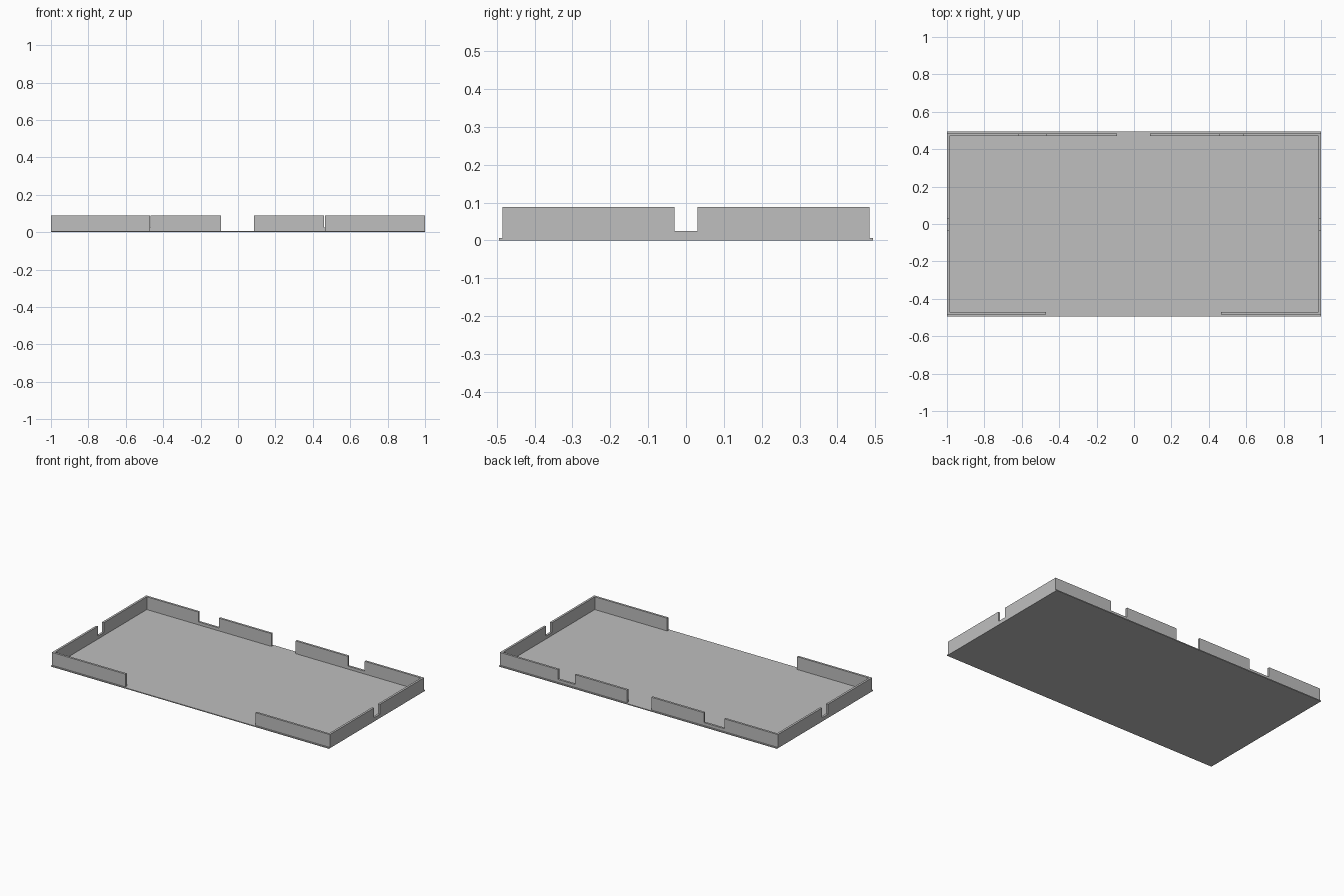
import bpy, bmesh
from mathutils import Vector

cube = bpy.data.objects.get("Cube")
if cube:
    bpy.data.objects.remove(cube, do_unlink=True)

grey = bpy.data.materials.new("plain_grey")
grey.use_nodes = True
grey.diffuse_color = (0.52, 0.52, 0.52, 1)
grey.node_tree.nodes["Principled BSDF"].inputs["Base Color"].default_value = grey.diffuse_color

HALF_X, HALF_Y = 1.0, 0.494     # floor half sizes
WALL_Y = 0.485                  # outer face of front and back walls
FLOOR, SILL, TOP = 0.006, 0.025, 0.089
THICK = 0.014


def extrude_outline(name, points, direction):
    """Make a flat outline and extrude it into a solid."""
    bm = bmesh.new()
    face = bm.faces.new([bm.verts.new(p) for p in points])
    grown = bmesh.ops.extrude_face_region(bm, geom=[face], use_keep_orig=True)
    moved = [g for g in grown["geom"] if isinstance(g, bmesh.types.BMVert)]
    bmesh.ops.translate(bm, verts=moved, vec=Vector(direction))
    bmesh.ops.recalc_face_normals(bm, faces=bm.faces)
    mesh = bpy.data.meshes.new(name)
    bm.to_mesh(mesh)
    bm.free()
    mesh.materials.append(grey)
    obj = bpy.data.objects.new(name, mesh)
    bpy.context.collection.objects.link(obj)


def wall(name, start, end, outer, along_x, notch=None):
    """Upright wall with an optional notch cut down to sill height."""
    outline = [(start, FLOOR), (end, FLOOR), (end, TOP)]
    if notch:
        low, high = notch
        outline += [(high, TOP), (high, SILL), (low, SILL), (low, TOP)]
    outline.append((start, TOP))
    inward = -THICK if outer > 0 else THICK
    if along_x:
        extrude_outline(name, [(a, outer, z) for a, z in outline], (0, inward, 0))
    else:
        extrude_outline(name, [(outer, a, z) for a, z in outline], (inward, 0, 0))


# Floor slab
extrude_outline("floor", [(-HALF_X, -HALF_Y, 0), (HALF_X, -HALF_Y, 0),
                          (HALF_X, HALF_Y, 0), (-HALF_X, HALF_Y, 0)], (0, 0, FLOOR))

# Side walls, each with a central notch
for side, x in (("left", HALF_X), ("right", -HALF_X)):
    wall(f"{side}_wall", -WALL_Y, WALL_Y, x, False, (-0.031, 0.03))

# Front walls either side of the wide opening, between the side walls
INNER = HALF_X - THICK
wall("front_right_wall", -INNER, -0.47, -WALL_Y, True)
wall("front_left_wall", 0.465, INNER, -WALL_Y, True)

# Back walls with a notch each and a gap between them
wall("back_right_wall", -INNER, -0.09, WALL_Y, True, (-0.615, -0.468))
wall("back_left_wall", 0.085, INNER, WALL_Y, True, (0.46, 0.582))
